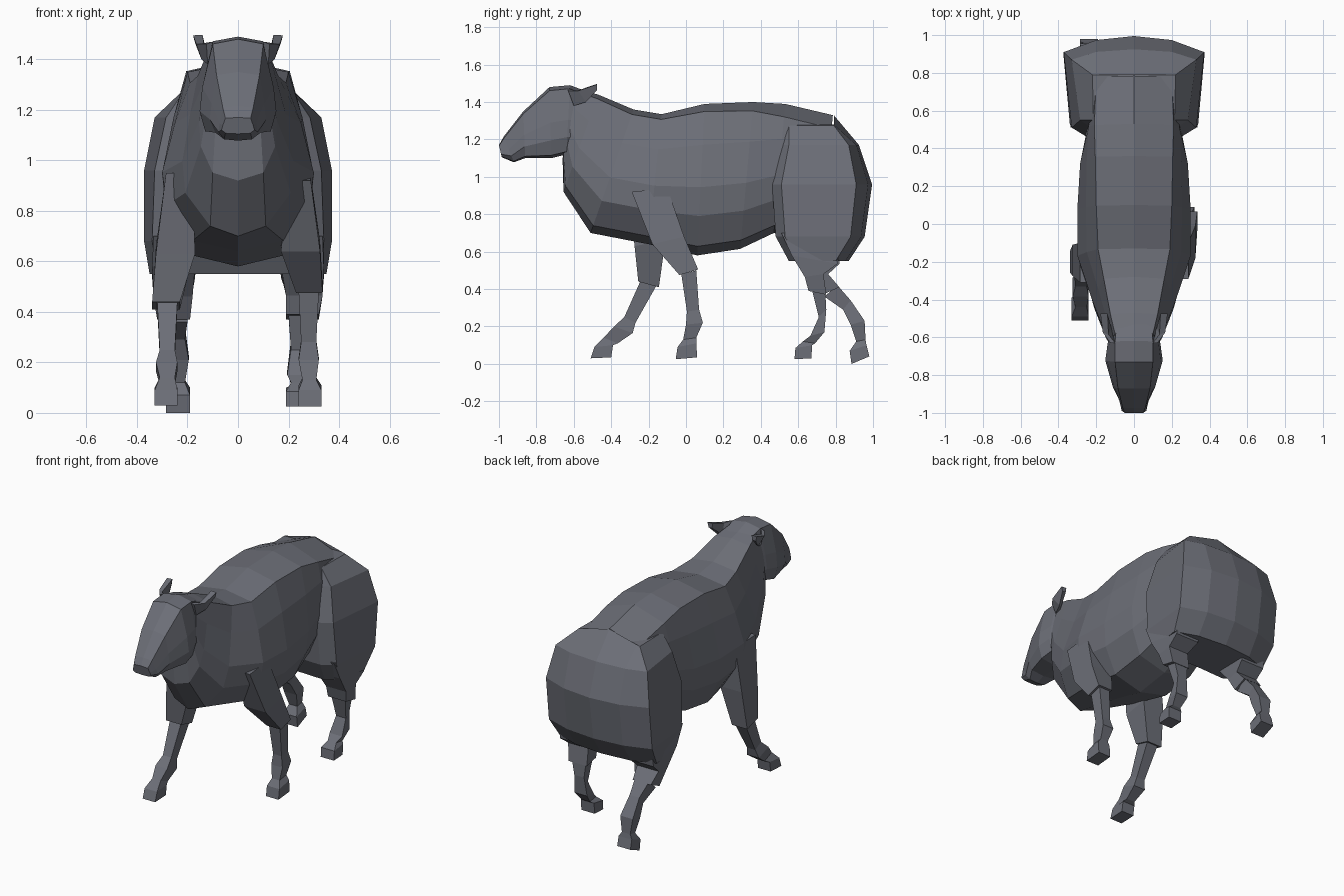
import bpy, bmesh
from mathutils import Vector

wool = bpy.data.materials.new("slate_grey")
wool.diffuse_color = (0.15, 0.157, 0.185, 1)


def loft(name, rings):
    """Skin a list of equal-sized point rings and cap both ends."""
    bm = bmesh.new()
    loops = [[bm.verts.new(p) for p in r] for r in rings]
    n = len(loops[0])
    for a, b in zip(loops, loops[1:]):
        for i in range(n):
            j = (i + 1) % n
            bm.faces.new((a[i], a[j], b[j], b[i]))
    bm.faces.new(loops[0])
    bm.faces.new(loops[-1])
    bmesh.ops.recalc_face_normals(bm, faces=bm.faces)
    me = bpy.data.meshes.new(name)
    bm.to_mesh(me)
    bm.free()
    me.materials.append(wool)
    ob = bpy.data.objects.new(name, me)
    bpy.context.collection.objects.link(ob)
    return ob


def mirrored(half):
    """Close a half profile that starts and ends on x = 0."""
    return half + [Vector((-p.x, p.y, p.z)) for p in half[-2:0:-1]]


def section(top, bot, profile):
    """Ring between a top and a bottom (y, z) point; profile = (x, fraction down)."""
    t, b = Vector((0, *top)), Vector((0, *bot))
    return mirrored([t.lerp(b, f) + Vector((x, 0, 0)) for x, f in profile])


# body and neck: top point, bottom point, half widths of back, upper side, flank, belly, back drop
body = [
    ((-0.58, 1.47), (-0.66, 1.10), 0.10, 0.12, 0.13, 0.09, 0.04),
    ((-0.47, 1.44), (-0.655, 0.92), 0.125, 0.14, 0.155, 0.10, 0.04),
    ((-0.28, 1.36), (-0.51, 0.70), 0.16, 0.19, 0.22, 0.11, 0.04),
    ((-0.13, 1.335), (-0.20, 0.64), 0.19, 0.25, 0.30, 0.18, 0.04),
    ((0.10, 1.39), (0.06, 0.58), 0.20, 0.255, 0.30, 0.20, 0.05),
    ((0.36, 1.40), (0.29, 0.615), 0.205, 0.25, 0.285, 0.20, 0.06),
    ((0.53, 1.39), (0.47, 0.70), 0.21, 0.24, 0.25, 0.18, 0.10),
    ((0.785, 1.33), (0.72, 0.62), 0.20, 0.22, 0.24, 0.15, 0.10),
]
torso = loft("body", [section(t, b, [(0, 0), (tw, d), (u, 0.27), (w, 0.55),
                                     (w * 0.95, 0.74), (bw, 0.94), (0, 1)])
                      for t, b, tw, u, w, bw, d in body])

# rump: z, drop at sides, front y, corner y, rear y, front half width, rear half width
rump = [
    (1.33, 0.055, 0.55, 0.79, 0.79, 0.215, 0.22),
    (1.17, 0.0, 0.55, 0.87, 0.925, 0.285, 0.33),
    (0.96, 0.0, 0.51, 0.91, 0.995, 0.33, 0.372),
    (0.68, 0.0, 0.53, 0.88, 0.955, 0.34, 0.372),
    (0.55, 0.0, 0.60, 0.80, 0.87, 0.32, 0.35),
]
haunch = loft("rump", [mirrored([Vector(p) for p in (
    (0, f - 0.04, z - d), (wf * 0.75, f - 0.05, z - d), (wf, f, z - d), (wb, c, z - d),
    (0.2, c + (r - c) * 0.75, z - d * 0.9), (0, r, z))])
    for z, d, f, c, r, wf, wb in rump])

# head: brow point, jaw point, half widths of brow, cheek, jaw
head = [
    ((-1.0, 1.17), (-0.985, 1.105), 0.05, 0.065, 0.05),
    ((-0.975, 1.215), (-0.92, 1.078), 0.06, 0.078, 0.055),
    ((-0.87, 1.35), (-0.86, 1.10), 0.085, 0.112, 0.09),
    ((-0.73, 1.48), (-0.72, 1.10), 0.10, 0.152, 0.13),
    ((-0.62, 1.49), (-0.64, 1.12), 0.10, 0.14, 0.12),
    ((-0.50, 1.445), (-0.56, 1.14), 0.09, 0.115, 0.08),
]
skull = loft("head", [section(t, b, [(0, 0), (bw, 0.05), (cw * 0.93, 0.5), (cw, 0.75),
                                     (jw, 0.96), (0, 1)])
                      for t, b, bw, cw, jw in head])

# ears: leaf shapes pointing backwards
for side, s in (("right", 1), ("left", -1)):
    ear = [
        [(0.10, -0.63, 1.47), (0.125, -0.63, 1.46), (0.12, -0.60, 1.38), (0.10, -0.60, 1.38)],
        [(0.135, -0.585, 1.46), (0.165, -0.575, 1.46), (0.145, -0.535, 1.40), (0.12, -0.55, 1.40)],
        [(0.14, -0.475, 1.497), (0.178, -0.475, 1.495), (0.17, -0.475, 1.465), (0.145, -0.475, 1.465)],
    ]
    loft(side + "_ear", [[(s * x, y, z) for x, y, z in r] for r in ear])


def leg(name, s, rows):
    """Box-section limb; row = front y, front z, back y, back z, inner x, outer x."""
    return loft(name, [[(s * xi, fy, fz), (s * xo, fy, fz), (s * xo, by, bz), (s * xi, by, bz)]
                       for fy, fz, by, bz, xi, xo in rows])


# shoulders
shoulders = [
    leg("right_shoulder", 1, [(-0.29, 0.92, -0.10, 0.94, 0.20, 0.288),
                              (-0.18, 0.64, -0.01, 0.68, 0.17, 0.325),
                              (-0.035, 0.475, 0.065, 0.505, 0.23, 0.335)]),
    leg("left_shoulder", -1, [(-0.31, 0.95, -0.10, 0.94, 0.18, 0.285),
                              (-0.275, 0.63, -0.11, 0.66, 0.17, 0.325),
                              (-0.255, 0.44, -0.145, 0.41, 0.23, 0.34)])]

# lower front legs with hooves
leg("right_front_leg", 1, [(-0.025, 0.48, 0.055, 0.50, 0.24, 0.32),
                           (0.005, 0.28, 0.07, 0.29, 0.25, 0.31),
                           (0.00, 0.21, 0.09, 0.22, 0.24, 0.32),
                           (-0.015, 0.13, 0.055, 0.14, 0.255, 0.31),
                           (-0.045, 0.09, 0.055, 0.11, 0.24, 0.33),
                           (-0.055, 0.025, 0.06, 0.035, 0.24, 0.33)])
leg("left_front_leg", -1, [(-0.245, 0.44, -0.16, 0.415, 0.24, 0.32),
                           (-0.33, 0.25, -0.27, 0.22, 0.25, 0.31),
                           (-0.385, 0.20, -0.285, 0.165, 0.24, 0.325),
                           (-0.44, 0.14, -0.365, 0.11, 0.25, 0.31),
                           (-0.49, 0.09, -0.39, 0.10, 0.24, 0.33),
                           (-0.51, 0.03, -0.40, 0.035, 0.24, 0.33)])

# thighs
thighs = [
    leg("right_thigh", 1, [(0.51, 0.70, 0.83, 0.68, 0.16, 0.335),
                           (0.565, 0.58, 0.81, 0.535, 0.17, 0.34),
                           (0.635, 0.465, 0.735, 0.48, 0.19, 0.335),
                           (0.655, 0.39, 0.75, 0.37, 0.19, 0.32)]),
    leg("left_thigh", -1, [(0.51, 0.70, 0.84, 0.68, 0.16, 0.335),
                           (0.58, 0.58, 0.82, 0.535, 0.17, 0.34),
                           (0.68, 0.46, 0.76, 0.48, 0.18, 0.335),
                           (0.73, 0.37, 0.82, 0.41, 0.19, 0.32)])]

# lower hind legs with hooves
leg("right_hind_leg", 1, [(0.675, 0.39, 0.745, 0.38, 0.20, 0.30),
                          (0.71, 0.25, 0.75, 0.29, 0.21, 0.28),
                          (0.665, 0.15, 0.74, 0.17, 0.195, 0.285),
                          (0.625, 0.12, 0.69, 0.11, 0.21, 0.27),
                          (0.585, 0.085, 0.675, 0.10, 0.19, 0.285),
                          (0.58, 0.025, 0.67, 0.03, 0.19, 0.285)])
leg("left_hind_leg", -1, [(0.74, 0.36, 0.81, 0.42, 0.20, 0.30),
                          (0.84, 0.29, 0.88, 0.34, 0.21, 0.28),
                          (0.88, 0.21, 0.955, 0.23, 0.195, 0.285),
                          (0.91, 0.12, 0.96, 0.13, 0.21, 0.27),
                          (0.875, 0.07, 0.965, 0.10, 0.19, 0.285),
                          (0.885, 0.0, 0.98, 0.04, 0.19, 0.285)])

# weld the head, rump, shoulders and thighs into one continuous fleece
bpy.context.view_layer.objects.active = torso
for part in [haunch, skull] + shoulders + thighs:
    mod = torso.modifiers.new("weld", 'BOOLEAN')
    mod.operation = 'UNION'
    mod.solver = 'EXACT'
    mod.object = part
    bpy.ops.object.modifier_apply(modifier=mod.name)
    bpy.data.objects.remove(part)
